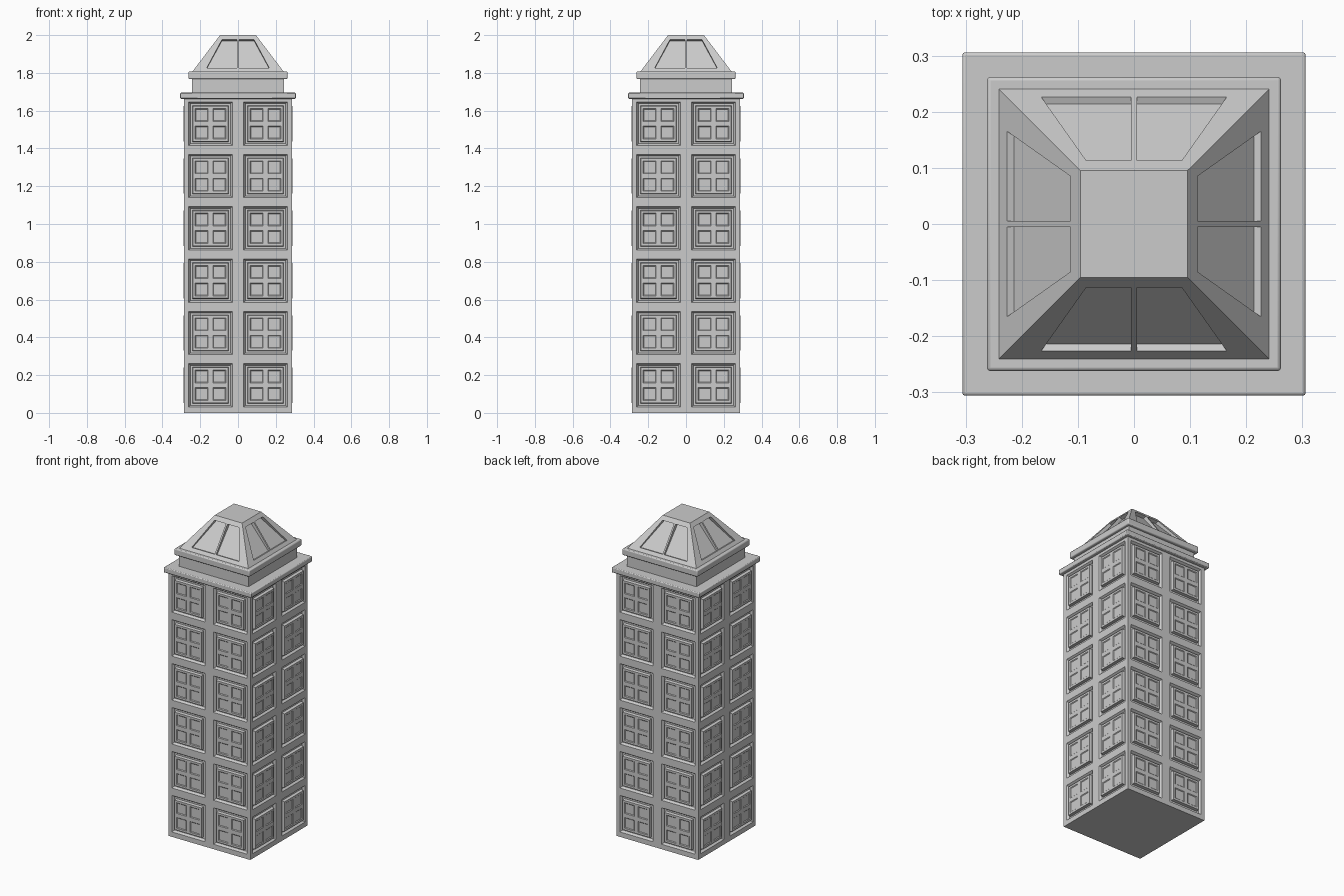
import bpy, bmesh, math
from mathutils import Vector, Matrix

if "Cube" in bpy.data.objects:
    bpy.data.objects.remove(bpy.data.objects["Cube"])

stone = bpy.data.materials.new("light grey stone")
stone.diffuse_color = (0.6, 0.6, 0.6, 1)
stone.use_nodes = True
stone.node_tree.nodes["Principled BSDF"].inputs["Base Color"].default_value = stone.diffuse_color


def finish(bm, name, bevel=0.0):
    bmesh.ops.remove_doubles(bm, verts=bm.verts, dist=1e-5)
    bmesh.ops.recalc_face_normals(bm, faces=bm.faces)
    me = bpy.data.meshes.new(name)
    bm.to_mesh(me)
    bm.free()
    ob = bpy.data.objects.new(name, me)
    bpy.context.collection.objects.link(ob)
    me.materials.append(stone)
    bpy.context.view_layer.objects.active = ob
    ob.select_set(True)
    bpy.ops.object.shade_smooth_by_angle(angle=math.radians(40))
    ob.select_set(False)
    if bevel:
        m = ob.modifiers.new("soft edges", 'BEVEL')
        m.width, m.segments = bevel, 2
    return ob


def slab(name, half, z0, z1, bevel):
    bm = bmesh.new()
    bmesh.ops.create_cube(bm, size=1, matrix=Matrix.Translation((0, 0, (z0 + z1) / 2))
                          @ Matrix.Diagonal((2 * half, 2 * half, z1 - z0, 1)))
    return finish(bm, name, bevel)


SIDES = [Matrix.Rotation(math.pi / 2 * k, 4, 'Z') for k in range(4)]

# Tower shaft: grid of cells on each side, windows inset in the cells
H, TOP = 0.285, 1.665
us = [-H, -0.261, -0.03, 0.03, 0.261, H]
vs = [0.0]
for i in range(6):
    c = 0.146 + i * 0.277
    vs += [c - 0.115, c + 0.115]
vs.append(TOP)
bm = bmesh.new()
windows = []
for rot in SIDES:
    for i in range(len(us) - 1):
        for j in range(len(vs) - 1):
            pts = [(us[i], vs[j]), (us[i + 1], vs[j]), (us[i + 1], vs[j + 1]), (us[i], vs[j + 1])]
            f = bm.faces.new([bm.verts.new(rot @ Vector((u, -H, v))) for u, v in pts])
            if i in (1, 3) and j % 2 == 1:
                windows.append(f)
for z in (0, TOP):
    bm.faces.new([bm.verts.new((x, y, z)) for x, y in ((-H, -H), (H, -H), (H, H), (-H, H))])
bm.normal_update()
# sloped reveal, recessed floor, raised window plate
for thick, depth in ((0.013, -0.014), (0.014, 0.0), (0.004, 0.018)):
    bmesh.ops.inset_individual(bm, faces=windows, thickness=thick, depth=depth)
# split each plate into four shallow panes
panes = []
for f in windows:
    n = f.normal.copy()
    p = [v.co.copy() for v in f.verts]
    bm.faces.remove(f)
    mid = sum(p, Vector()) / 4
    for k in range(4):
        quad = [p[k], (p[k] + p[(k + 1) % 4]) / 2, mid, (p[k] + p[k - 1]) / 2]
        panes.append(bm.faces.new([bm.verts.new(c) for c in quad]))
bm.normal_update()
bmesh.ops.inset_individual(bm, faces=panes, thickness=0.018, depth=0.0)
bmesh.ops.inset_individual(bm, faces=panes, thickness=0.006, depth=-0.004)
finish(bm, "tower_shaft")

# Cornice, neck and roof base
slab("cornice", 0.306, 1.663, 1.695, 0.005)
slab("neck", 0.243, 1.69, 1.77, 0.0)
slab("roof_base", 0.262, 1.767, 1.808, 0.006)

# Roof: truncated pyramid with a recessed panel on each side
R0, R1, Z0, Z1 = 0.242, 0.095, 1.806, 2.0


def slope_z(r):
    return Z0 + (R0 - r) / (R0 - R1) * (Z1 - Z0)


bm = bmesh.new()
for rot in SIDES:
    outer = [(-R0, R0), (R0, R0), (R1, R1), (-R1, R1)]
    panel = [(-0.165, 0.226), (0.165, 0.226), (0.085, 0.113), (-0.085, 0.113)]
    A = [Vector((x, -r, slope_z(r))) for x, r in outer]
    B = [Vector((x, -r, slope_z(r))) for x, r in panel]
    C = [b + Vector((0, d, -d / 3)) for b, d in zip(B, (0.012, 0.012, 0.022, 0.022))]
    quads = [C]
    for k in range(4):
        m = (k + 1) % 4
        quads += [[A[k], A[m], B[m], B[k]], [B[k], B[m], C[m], C[k]]]
    for q in quads:
        bm.faces.new([bm.verts.new(rot @ c) for c in q])
for r, z in ((R0, Z0), (R1, Z1)):
    bm.faces.new([bm.verts.new((x, y, z)) for x, y in ((-r, -r), (r, -r), (r, r), (-r, r))])
finish(bm, "roof")

# Central rib in each roof panel
bm = bmesh.new()
for rot in SIDES:
    prof = [(0.229, slope_z(0.229)), (0.11, slope_z(0.11)),
            (0.08, slope_z(0.11) - 0.02), (0.20, slope_z(0.229) - 0.02)]
    vl, vr = [[bm.verts.new(rot @ Vector((x, -r, z))) for r, z in prof] for x in (-0.005, 0.005)]
    bm.faces.new(vl)
    bm.faces.new(vr[::-1])
    for k in range(4):
        m = (k + 1) % 4
        bm.faces.new([vl[m], vl[k], vr[k], vr[m]])
finish(bm, "roof_ribs")
